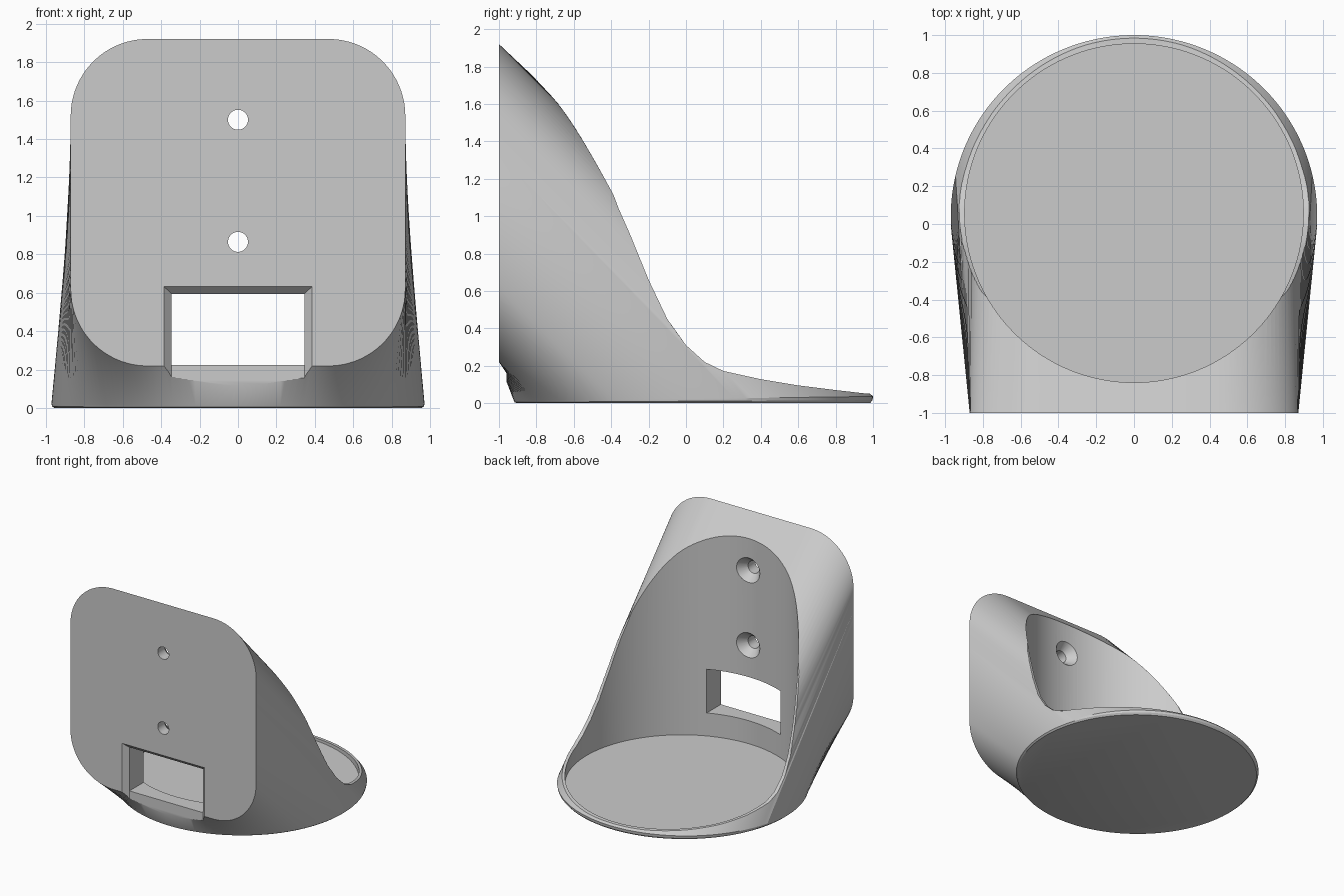
import bpy, bmesh, math
from mathutils import Matrix, Vector

cube = bpy.data.objects.get("Cube")
if cube:
    bpy.data.objects.remove(cube, do_unlink=True)

grey = bpy.data.materials.new("light_grey")
grey.use_nodes = True
grey.diffuse_color = (0.6, 0.6, 0.6, 1)
grey.node_tree.nodes["Principled BSDF"].inputs["Base Color"].default_value = (0.6, 0.6, 0.6, 1)

N = 192                       # samples around the shell
HALF, RAD, MID = 0.87, 0.40, 1.07
PLATE_Z = 0.85                # half height of the mounting face
POCKET_CY, POCKET_R = 0.0575, 0.8965


def make_object(name, bm):
    bmesh.ops.recalc_face_normals(bm, faces=bm.faces)
    mesh = bpy.data.meshes.new(name)
    bm.to_mesh(mesh)
    bm.free()
    obj = bpy.data.objects.new(name, mesh)
    bpy.context.collection.objects.link(obj)
    mesh.materials.append(grey)
    return obj


def loft(name, rings):
    """Skin a list of equal-length closed rings and cap both ends."""
    bm = bmesh.new()
    loops = [[bm.verts.new(p) for p in ring] for ring in rings]
    for a, b in zip(loops, loops[1:]):
        for i in range(len(a)):
            j = (i + 1) % len(a)
            bm.faces.new((a[i], a[j], b[j], b[i]))
    bm.faces.new(loops[0])
    bm.faces.new(loops[-1])
    return make_object(name, bm)


def plate_point(u):
    """Walk one quarter of the rounded square, u from 0 (side) to 1 (top)."""
    side, arc, top = PLATE_Z - RAD, RAD * math.pi / 2, HALF - RAD
    s = u * (side + arc + top)
    if s < side:
        return HALF, s
    if s < side + arc:
        a = (s - side) / RAD
        return top + RAD * math.cos(a), side + RAD * math.sin(a)
    return top - (s - side - arc), PLATE_Z


def base_ring(inset, lift):
    ring = []
    for i in range(N):
        a = math.tau * i / N
        z = lift * (0.024 + 0.012 * math.sin(a))
        ring.append((math.cos(a) * (0.97 - inset), 0.04 + math.sin(a) * (0.96 - inset), z))
    return ring


def plate_ring():
    ring = []
    for i in range(N):
        q, r = divmod(i, N // 4)
        u = r / (N // 4)
        x, z = plate_point(u if q % 2 == 0 else 1 - u)
        ring.append((x if q in (0, 3) else -x, -1, MID + (z if q < 2 else -z)))
    return ring


def turned(name, profile, axis, centre, segments=64):
    """Solid of revolution from (radius, distance) pairs along an axis."""
    rot = Vector((0, 0, 1)).rotation_difference(Vector(axis)).to_matrix()
    return loft(name, [[rot @ Vector((r * math.cos(math.tau * i / segments),
                                      r * math.sin(math.tau * i / segments), d)) + Vector(centre)
                        for i in range(segments)] for r, d in profile])


def rect(x, y, z0, z1):
    return [(-x, y, z0), (x, y, z0), (x, y, z1), (-x, y, z1)]


def cut(target, cutter):
    mod = target.modifiers.new(cutter.name, "BOOLEAN")
    mod.operation = "DIFFERENCE"
    mod.solver = "EXACT"
    mod.object = cutter
    bpy.context.view_layer.objects.active = target
    bpy.ops.object.modifier_apply(modifier=mod.name)
    bpy.data.objects.remove(cutter, do_unlink=True)


# Shell: round foot blending into the upright mounting face
bottom, foot, face = base_ring(0.016, 0), base_ring(0.003, 0.45), plate_ring()
body = loft("wall_holder_body", [bottom, foot, base_ring(0, 1), face])

# Round pocket with a flat floor
cut(body, turned("pocket_cutter", [(POCKET_R, 0.03), (POCKET_R, 3)], (0, 0, 1),
                 (0, POCKET_CY, 0), 160))

# Trim that blunts the thin rim of the arms
rim = [(-0.42, 1.2), (-0.36, 1.04), (-0.3, 0.905), (-0.2, 0.66), (-0.1, 0.45), (0, 0.31), (0.1, 0.22),
       (0.2, 0.172), (0.4, 0.128), (0.6, 0.095), (0.8, 0.07), (0.95, 0.053), (1.2, 0.04)]
outline = rim + [(1.2, 2.5), (-0.42, 2.5)]
cut(body, loft("rim_cutter", [[(x, y, z) for y, z in outline] for x in (-1.5, 1.5)]))

# Window with a tapered recess that runs out at the bottom of the face
cut(body, loft("window_cutter", [rect(0.345, -1.2, 0.225, 0.595), rect(0.345, -0.4, 0.225, 0.595)]))
cut(body, loft("recess_cutter", [rect(0.425, -1.04, -0.3, 0.67), rect(0.345, -0.96, -0.3, 0.595)]))

# Countersunk screw holes
for height in (0.865, 1.5):
    cut(body, turned("screw_cutter", [(0.052, -1.1), (0.052, -0.905), (0.115, -0.825), (0.115, -0.7)],
                     (0, 1, 0), (0, 0, height), 40))

# Smooth shading with crisp edges
bpy.ops.object.select_all(action="DESELECT")
body.select_set(True)
bpy.context.view_layer.objects.active = body
bpy.ops.object.shade_smooth_by_angle(angle=math.radians(28))
